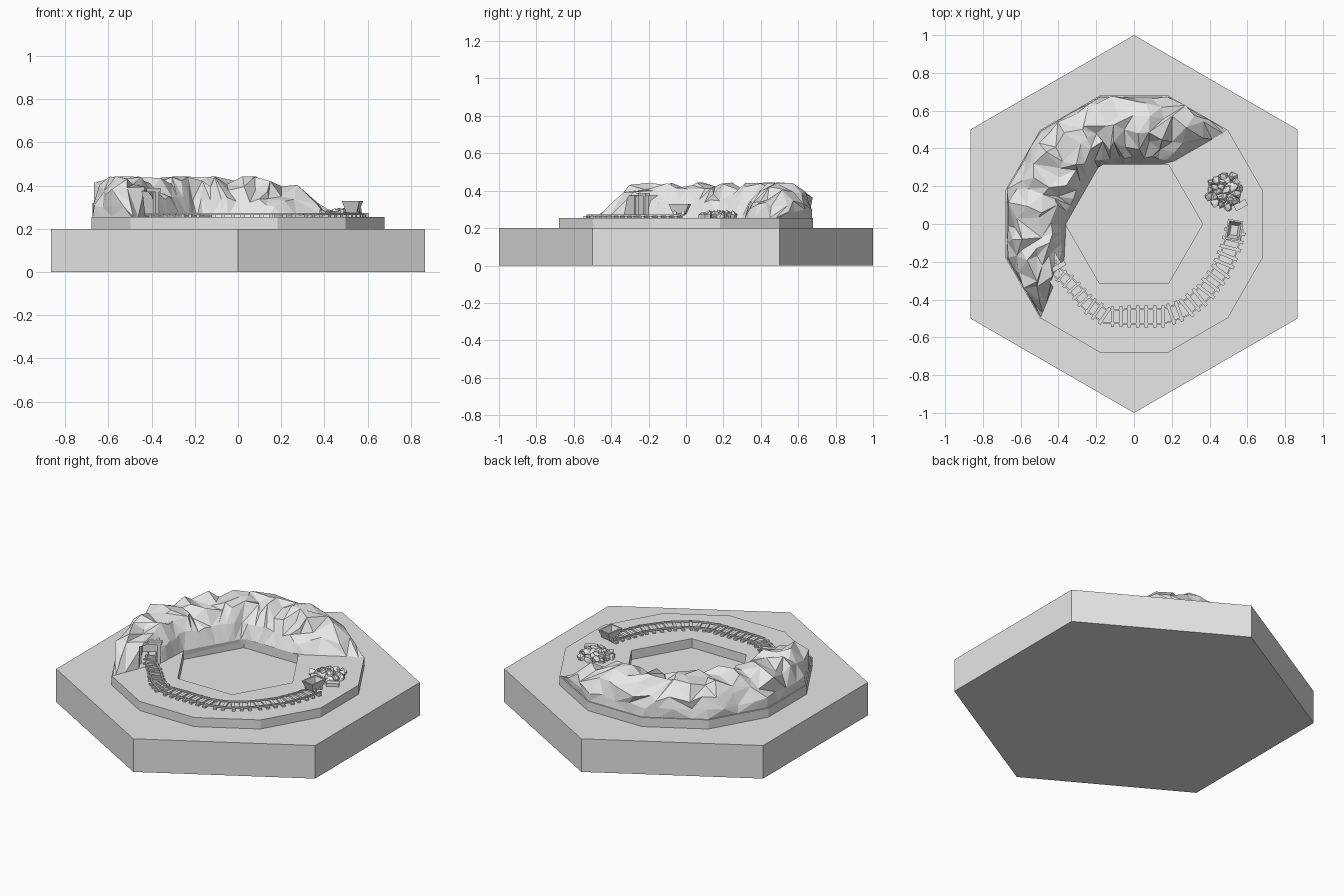
import bpy, bmesh, math, random
from mathutils import Vector, Matrix

random.seed(11)
old = bpy.data.objects.get("Cube")
if old:
    bpy.data.objects.remove(old, do_unlink=True)

grey = bpy.data.materials.new("stone_grey")
grey.use_nodes = True
grey.diffuse_color = (0.8, 0.8, 0.8, 1)
grey.node_tree.nodes["Principled BSDF"].inputs["Base Color"].default_value = (0.8, 0.8, 0.8, 1)

FLOOR, DECK = 0.2, 0.255


def finish(bm, name):
    bmesh.ops.recalc_face_normals(bm, faces=bm.faces)
    mesh = bpy.data.meshes.new(name)
    bm.to_mesh(mesh)
    bm.free()
    mesh.materials.append(grey)
    ob = bpy.data.objects.new(name, mesh)
    bpy.context.collection.objects.link(ob)
    return ob


def polar(r, deg, z):
    a = math.radians(deg)
    return Vector((r * math.cos(a), r * math.sin(a), z))


def box(bm, centre, size, angle=0.0):
    m = Matrix.Translation(centre) @ Matrix.Rotation(angle, 4, 'Z') @ Matrix.Diagonal((*size, 1))
    return bmesh.ops.create_cube(bm, size=1, matrix=m)["verts"]


def along(points, t):
    """Point and direction at fraction t of a polyline's length."""
    pts = [Vector(p) for p in points]
    lengths = [(b - a).length for a, b in zip(pts, pts[1:])]
    d = t * sum(lengths)
    for i, l in enumerate(lengths):
        if d <= l or i == len(lengths) - 1:
            way = (pts[i + 1] - pts[i]).normalized()
            return pts[i] + way * d, way
        d -= l


# Hexagonal base slab
bm = bmesh.new()
bmesh.ops.create_cone(bm, cap_ends=True, segments=6, radius1=1, radius2=1, depth=FLOOR,
                      matrix=Matrix.Translation((0, 0, FLOOR / 2)))
if max(v.co.x for v in bm.verts) > 0.9:
    bmesh.ops.rotate(bm, verts=bm.verts, matrix=Matrix.Rotation(math.pi / 6, 3, 'Z'))
finish(bm, "base_slab")

# Raised ring: twelve-sided outside, hexagonal pit inside
bm = bmesh.new()
out_t, out_b = [[bm.verts.new(polar(0.703, 15 + 30 * k, z)) for k in range(12)] for z in (DECK, FLOOR)]
in_t, in_b = [[bm.verts.new(polar(0.364, 60 * k, z)) for k in range(6)] for z in (DECK, FLOOR)]
for k in range(12):
    j = (k + 1) % 12
    bm.faces.new((out_b[k], out_b[j], out_t[j], out_t[k]))
for k in range(6):
    j = (k + 1) % 6
    bm.faces.new((in_b[j], in_b[k], in_t[k], in_t[j]))
    for o, i in ((out_t, in_t), (out_b, in_b)):
        bm.faces.new((i[k], o[2 * k], o[2 * k + 1], i[j]))
        bm.faces.new((i[j], o[2 * k + 1], o[(2 * k + 2) % 12]))
finish(bm, "raised_ring")

# Rocky ridge, lofted between an inner and an outer line
inner = [(0.18, 0.315), (-0.18, 0.315), (-0.36, 0), (-0.37, -0.19)]
outer = [polar(0.7, 45 + 30 * k, 0).xy for k in range(7)]
profile = [(0, 0), (0.1, 0.5), (0.29, 0.9), (0.5, 1), (0.74, 1), (0.92, 0.72), (0.99, 0.3), (0.99, 0)]
COLS = 24
bm = bmesh.new()
loops = []
for c in range(COLS + 1):
    s = c / COLS
    a, b = along(inner, s)[0], along(outer, s)[0]
    rise = min(1, s / 0.1, (1 - s) / 0.075) ** 0.7 * (0.13 + 0.045 * min(1, s / 0.3))
    loop = []
    for r, (u, h) in enumerate(profile):
        p = a.lerp(b, u).to_3d()
        p.z = DECK + rise * h
        if 0 < h and 0 < c < COLS:
            j = 0.012 if r in (1, 6) else 0.032
            p += Vector([random.uniform(-j, j) for _ in range(3)]) * Vector((1, 1, 0.8)).length / 1.6
            p.z = min(max(p.z, DECK + 0.01), 0.443)
        loop.append(bm.verts.new(p))
    for u in (0.99, 0.01):
        loop.append(bm.verts.new((*a.lerp(b, u), DECK - 0.03)))
    loops.append(loop)
for p, q in zip(loops, loops[1:]):
    for i in range(len(p)):
        j = (i + 1) % len(p)
        if random.random() < 0.5:
            tris = ((p[i], p[j], q[j]), (p[i], q[j], q[i]))
        else:
            tris = ((p[i], p[j], q[i]), (p[j], q[j], q[i]))
        for t in tris:
            bm.faces.new(t)
bm.faces.new(loops[0])
bm.faces.new(loops[-1])
ridge = finish(bm, "rocky_ridge")

# Tunnel cut into the ridge's end
portal = Vector((-0.425, -0.24, DECK))
inward = Vector((-0.5, 0.86, 0)).normalized()
across = Vector((inward.y, -inward.x, 0))
turn = math.atan2(across.y, across.x)
bm = bmesh.new()
box(bm, portal + inward * 0.02 + Vector((0, 0, 0.06)), (0.1, 0.25, 0.118), turn)
cutter = finish(bm, "tunnel_cutter")
cutter.hide_render = True
mod = ridge.modifiers.new("tunnel", 'BOOLEAN')
mod.operation, mod.solver, mod.object = 'DIFFERENCE', 'EXACT', cutter
bpy.context.view_layer.objects.active = ridge
bpy.ops.object.modifier_apply(modifier=mod.name)
bpy.data.objects.remove(cutter, do_unlink=True)

# Timber tunnel frame
bm = bmesh.new()
for side in (-1, 1):
    box(bm, portal + across * side * 0.052 + Vector((0, 0, 0.06)), (0.018, 0.022, 0.12), turn)
box(bm, portal + Vector((0, 0, 0.125)), (0.14, 0.026, 0.018), turn)
finish(bm, "tunnel_frame")

# Curved track: sleepers and two rails, narrowing towards the tunnel
track = [(0.54, -0.02), (0.51, -0.13), (0.46, -0.25), (0.37, -0.37), (0.27, -0.45), (0.16, -0.49),
         (-0.15, -0.49), (-0.24, -0.43), (-0.34, -0.31), (-0.425, -0.24), (-0.47, -0.15)]


def gauge(t):
    return 1 - 0.42 * max(0, (t - 0.58) / 0.42)


bm = bmesh.new()
SLEEPERS = 32
for k in range(SLEEPERS):
    t = (k + 0.5) / SLEEPERS
    p, way = along(track, t)
    box(bm, (*p, DECK + 0.005), (0.018 * gauge(t), 0.115 * gauge(t), 0.01), math.atan2(way.y, way.x))
finish(bm, "track_sleepers")

bm = bmesh.new()
for side in (-1, 1):
    line = []
    for k in range(25):
        t = k / 24
        p, way = along(track, t)
        ahead, behind = along(track, min(1, t + 0.04))[0], along(track, max(0, t - 0.04))[0]
        way = (ahead - behind).normalized()
        line.append(p + Vector((-way.y, way.x)) * side * 0.038 * gauge(t))
    for a, b in zip(line, line[1:]):
        d = b - a
        box(bm, (*((a + b) / 2), DECK + 0.013), (d.length + 0.002, 0.008, 0.009), math.atan2(d.y, d.x))
finish(bm, "track_rails")

# Open mine cart with tapered sides
spot = Matrix.Translation((0.53, -0.033, 0)) @ Matrix.Rotation(math.radians(-9), 4, 'Z')
bm = bmesh.new()
rings = []
for w, l, z in ((0.05, 0.065, 0.275), (0.082, 0.108, 0.328), (0.064, 0.09, 0.328), (0.038, 0.053, 0.283)):
    rings.append([bm.verts.new(spot @ Vector((x * w / 2, y * l / 2, z)))
                  for x, y in ((-1, -1), (1, -1), (1, 1), (-1, 1))])
for p, q in zip(rings, rings[1:]):
    for i in range(4):
        j = (i + 1) % 4
        bm.faces.new((p[i], p[j], q[j], q[i]))
bm.faces.new(rings[0])
bm.faces.new(rings[-1])
finish(bm, "cart_body")

bm = bmesh.new()
for x in (-0.034, 0.034):
    for y in (-0.022, 0.022):
        bmesh.ops.create_cone(bm, cap_ends=True, segments=8, radius1=0.011, radius2=0.011, depth=0.008,
                              matrix=spot @ Matrix.Translation((x, y, 0.282)) @ Matrix.Rotation(math.pi / 2, 4, 'Y'))
for y in (-0.022, 0.022):
    bm_axle = box(bm, spot @ Vector((0, y, 0.28)), (0.07, 0.006, 0.006), math.radians(-9))
finish(bm, "cart_wheels")

# Heap of broken rock beside the cart
bm = bmesh.new()
for k in range(26):
    r, a = 0.09 * math.sqrt((k + 0.5) / 26), k * 2.4
    size = random.uniform(0.018, 0.03)
    m = (Matrix.Translation((0.48 + r * math.cos(a), 0.175 + r * math.sin(a), DECK + 0.022 - 0.18 * r))
         @ Matrix.Rotation(random.uniform(0, 3), 4, (random.random(), random.random(), 1)))
    chunk = bmesh.ops.create_icosphere(bm, subdivisions=1, radius=size, matrix=m)["verts"]
    for v in chunk:
        v.co += Vector([random.uniform(-0.009, 0.009) for _ in range(3)])
        v.co.z = max(v.co.z, DECK - 0.005)
box(bm, (0.565, 0.1, DECK + 0.008), (0.07, 0.035, 0.02), 0.5)
finish(bm, "rubble_heap")
